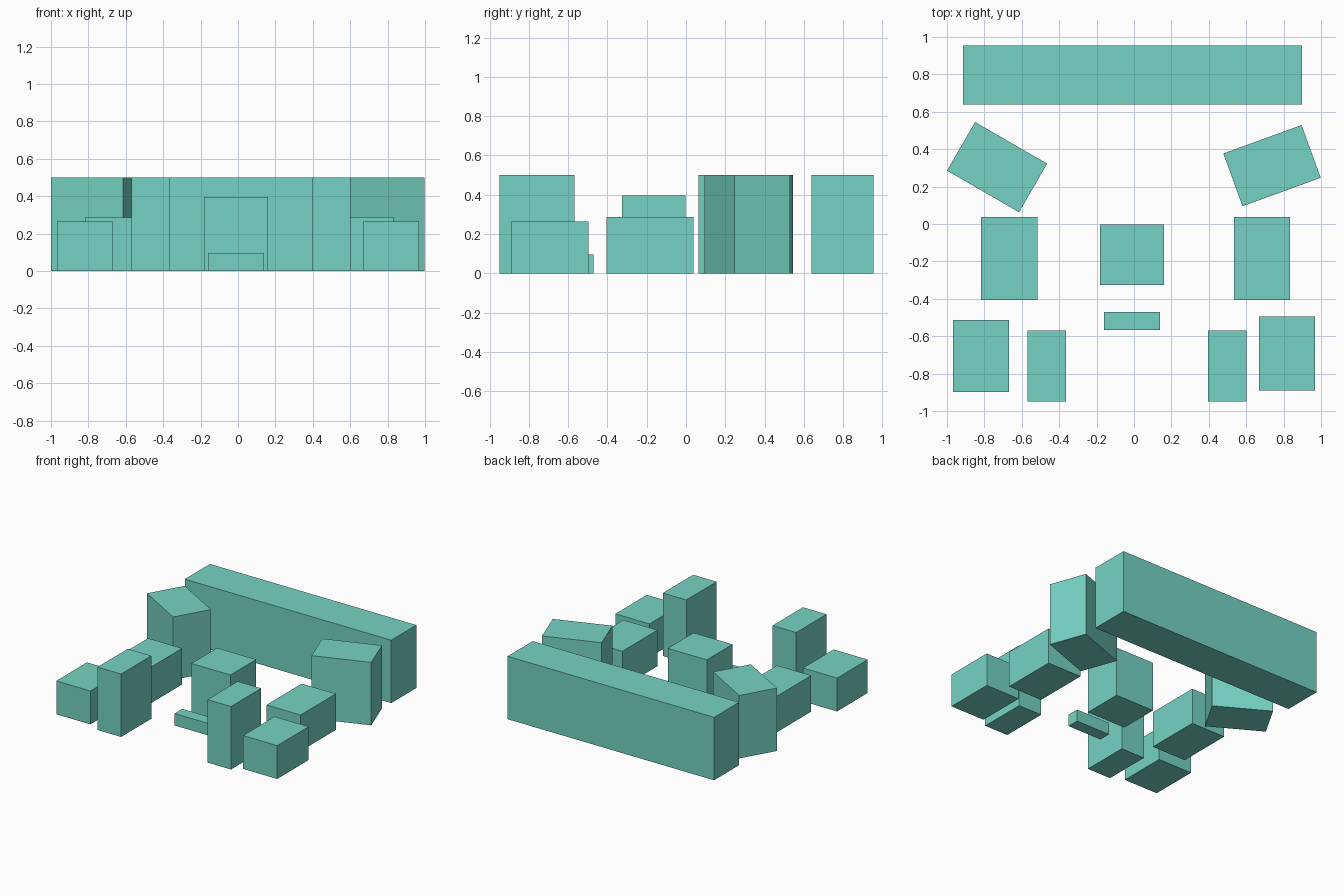
import bpy, bmesh
from math import radians
from mathutils import Matrix

if "Cube" in bpy.data.objects:
    bpy.data.objects.remove(bpy.data.objects["Cube"])


def block(name, x, y, width, depth, height, angle=0):
    """Upright box standing on the ground, turned about its own centre."""
    bm = bmesh.new()
    bmesh.ops.create_cube(bm, size=1)
    bmesh.ops.translate(bm, verts=bm.verts, vec=(0, 0, 0.5))
    bmesh.ops.scale(bm, verts=bm.verts, vec=(width, depth, height))
    mesh = bpy.data.meshes.new(name)
    bm.to_mesh(mesh)
    bm.free()
    obj = bpy.data.objects.new(name, mesh)
    obj.matrix_world = Matrix.Translation((x, y, 0)) @ Matrix.Rotation(radians(angle), 4, 'Z')
    mesh.materials.append(teal)
    bpy.context.collection.objects.link(obj)


teal = bpy.data.materials.new("teal")
teal.diffuse_color = (0.18, 0.65, 0.55, 1)
teal.use_nodes = True
teal.node_tree.nodes["Principled BSDF"].inputs["Base Color"].default_value = teal.diffuse_color

# Long block across the back
block("back_block", -0.008, 0.797, 1.815, 0.315, 0.5)

# Angled blocks at both sides
block("angled_block_left", -0.732, 0.304, 0.445, 0.30, 0.5, -30)
block("angled_block_right", 0.738, 0.312, 0.445, 0.30, 0.5, 20)

# Low blocks beside the centre
block("side_block_left", -0.667, -0.184, 0.30, 0.442, 0.287)
block("side_block_right", 0.684, -0.184, 0.30, 0.442, 0.287)

# Centre block and the slab in front of it
block("centre_block", -0.01, -0.164, 0.343, 0.323, 0.395)
block("front_slab", -0.01, -0.519, 0.30, 0.096, 0.095)

# Front corners: low outer blocks, tall inner blocks
block("corner_block_left", -0.818, -0.707, 0.30, 0.385, 0.265)
block("corner_block_right", 0.818, -0.693, 0.30, 0.395, 0.265)
block("front_tower_left", -0.467, -0.759, 0.207, 0.38, 0.5)
block("front_tower_right", 0.499, -0.759, 0.207, 0.38, 0.5)
